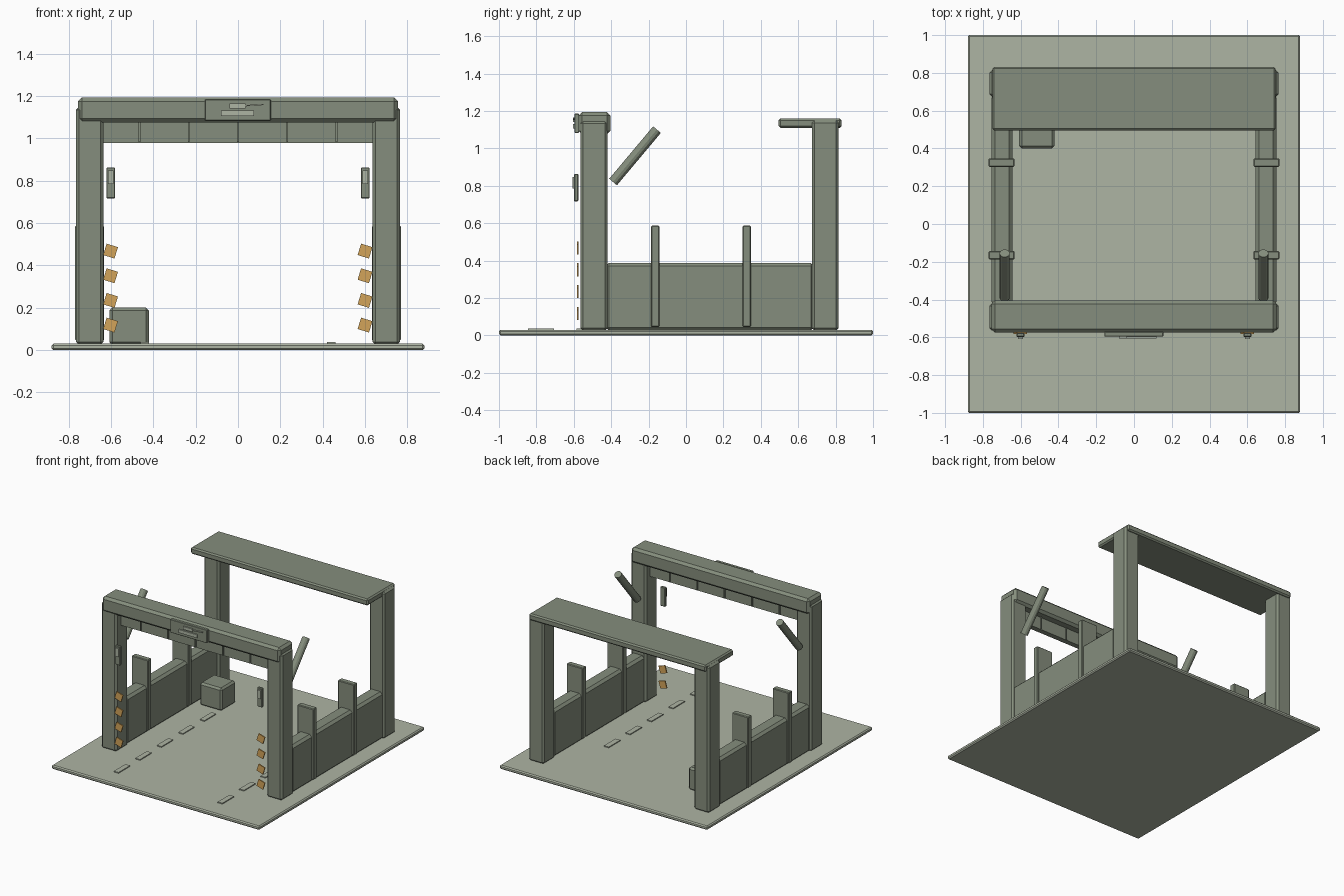
import bpy
import bmesh
from math import radians
from mathutils import Matrix, Vector

old = bpy.data.objects.get("Cube")
if old:
    bpy.data.objects.remove(old, do_unlink=True)


def material(name, rgb):
    mat = bpy.data.materials.new(name)
    mat.use_nodes = True
    mat.diffuse_color = (*rgb, 1)
    mat.node_tree.nodes["Principled BSDF"].inputs["Base Color"].default_value = (*rgb, 1)
    return mat


STRUCTURE = material("grey green", (0.235, 0.27, 0.205))
LIGHT = material("pale grey green", (0.42, 0.46, 0.37))
ORANGE = material("amber", (0.65, 0.37, 0.10))


def finish(name, bm, mat):
    mesh = bpy.data.meshes.new(name)
    bm.to_mesh(mesh)
    bm.free()
    mesh.materials.append(mat)
    obj = bpy.data.objects.new(name, mesh)
    bpy.context.collection.objects.link(obj)
    return obj


def box(name, xs, ys, zs, mat=STRUCTURE, bevel=0.0, tilt=0.0):
    """Chamfered box between the given limits, tilted about the y axis."""
    bm = bmesh.new()
    bmesh.ops.create_cube(bm, size=1)
    limits = (xs, ys, zs)
    bmesh.ops.scale(bm, vec=[hi - lo for lo, hi in limits], verts=bm.verts)
    if bevel:
        bmesh.ops.bevel(bm, geom=bm.edges[:], offset=bevel, segments=1, affect='EDGES')
    centre = Vector([(lo + hi) / 2 for lo, hi in limits])
    bm.transform(Matrix.Translation(centre) @ Matrix.Rotation(radians(tilt), 4, 'Y'))
    return finish(name, bm, mat)


def pair(name, xs, *args, **kwargs):
    """Same box on both sides of the model."""
    box("left_" + name, xs, *args, **kwargs)
    box("right_" + name, (-xs[1], -xs[0]), *args, **kwargs)


def rod(name, start, end, radius):
    start, end = Vector(start), Vector(end)
    axis = end - start
    bm = bmesh.new()
    bmesh.ops.create_cone(bm, cap_ends=True, segments=12, radius1=radius,
                          radius2=radius, depth=axis.length)
    turn = axis.to_track_quat('Z', 'Y').to_matrix().to_4x4()
    bm.transform(Matrix.Translation((start + end) / 2) @ turn)
    finish(name, bm, STRUCTURE)


# Floor slab and lane dashes
box("floor_slab", (-0.88, 0.88), (-1, 1), (0, 0.03), LIGHT, 0.008)
for i in range(5):
    y = -0.775 + 0.26 * i
    pair(f"lane_dash_{i + 1}", (0.42, 0.46), (y - 0.07, y + 0.07), (0.029, 0.037), LIGHT)

# Front and rear pillars
pair("front_pillar", (0.635, 0.765), (-0.565, -0.42), (0.025, 1.147), bevel=0.014)
pair("rear_pillar", (0.635, 0.765), (0.673, 0.816), (0.025, 1.15), bevel=0.014)

# Overhead beam and rear canopy
box("front_beam", (-0.755, 0.755), (-0.575, -0.405), (1.075, 1.193), bevel=0.018)
box("rear_canopy", (-0.75, 0.75), (0.495, 0.832), (1.11, 1.16), bevel=0.01)

# Shutter hanging below the beam, with ribs
box("shutter_panel", (-0.64, 0.64), (-0.51, -0.47), (0.978, 1.08))
for i in range(5):
    x = -0.465 + 0.2325 * i
    box(f"shutter_rib_{i + 1}", (x - 0.004, x + 0.004), (-0.518, -0.462), (0.982, 1.08))

# Low side walls with guard posts
pair("side_wall", (0.643, 0.755), (-0.43, 0.685), (0.025, 0.388), bevel=0.018)
for name, y in (("front_guard_post", -0.165), ("rear_guard_post", 0.325)):
    pair(name, (0.632, 0.77), (y - 0.022, y + 0.022), (0.045, 0.587), bevel=0.005)

# Sloping rods behind the front pillars
for side, x in (("left", 0.685), ("right", -0.685)):
    rod(side + "_sloping_rod", (x, -0.39, 0.82), (x, -0.155, 1.1), 0.027)

# Sign on the beam with raised shapes
box("sign_panel", (-0.157, 0.155), (-0.596, -0.572), (1.083, 1.185), bevel=0.003)
box("sign_upper_bar", (-0.04, 0.035), (-0.605, -0.595), (1.142, 1.164), LIGHT)
box("sign_lower_bar", (-0.08, 0.075), (-0.605, -0.595), (1.106, 1.131), LIGHT)
box("sign_pointer", (0.03, 0.12), (-0.605, -0.595), (1.154, 1.16), LIGHT, tilt=-4)

# Signal lamps
pair("signal_housing", (0.58, 0.622), (-0.598, -0.576), (0.716, 0.863), bevel=0.004)
pair("signal_lens", (0.587, 0.615), (-0.608, -0.597), (0.785, 0.848), LIGHT)

# Amber markers stacked up the front pillars
for side, x in (("left", 0.6), ("right", -0.602)):
    for i in range(4):
        z = 0.118 + 0.1165 * i
        box(f"{side}_marker_{i + 1}", (x - 0.028, x + 0.028), (-0.583, -0.574),
            (z - 0.028, z + 0.028), ORANGE, tilt=17)

# Equipment box near the rear
box("equipment_box", (-0.608, -0.42), (0.4, 0.575), (0.025, 0.2), bevel=0.014)
